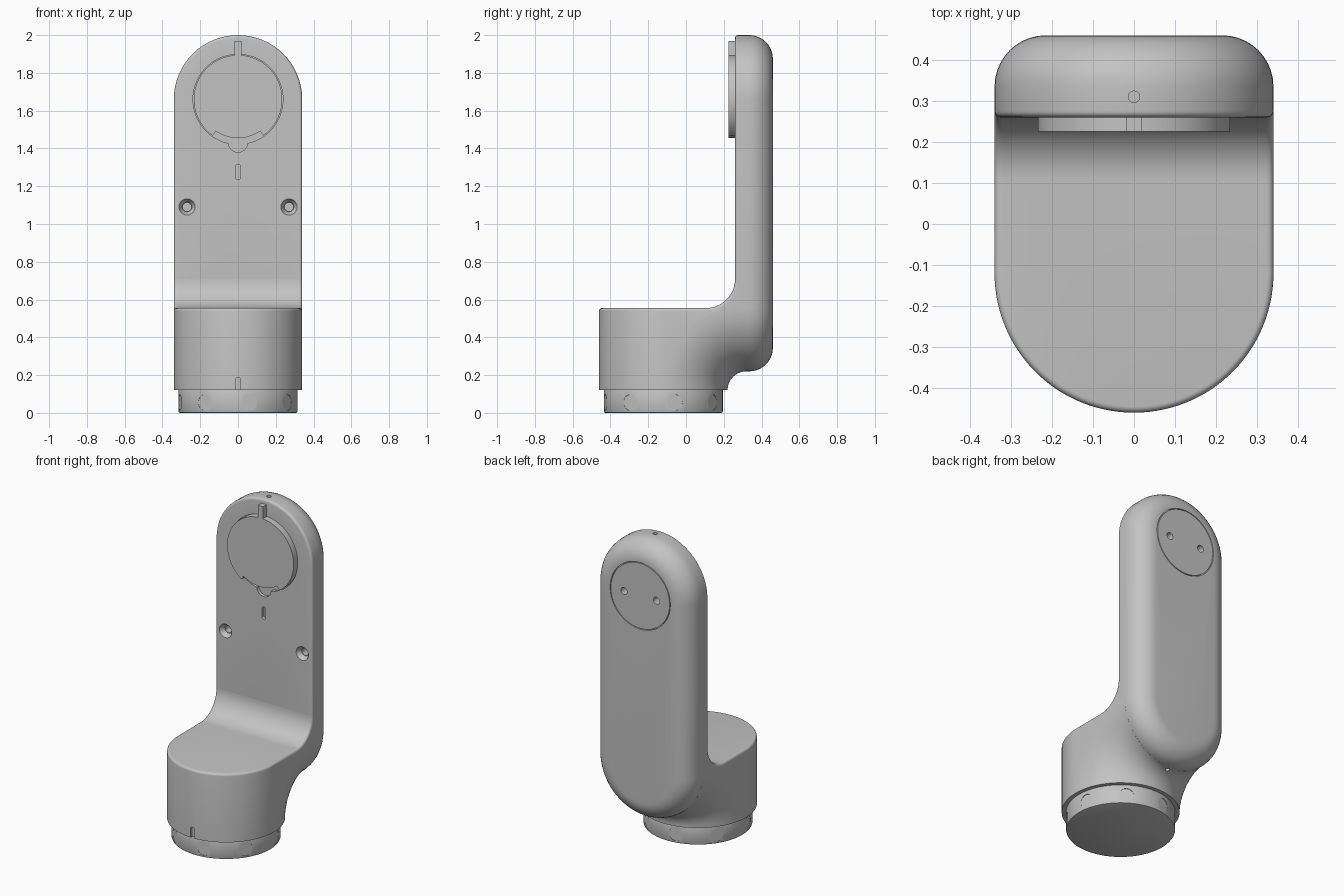
import bpy, bmesh
from math import sin, cos, pi, sqrt, radians
from mathutils import Vector, Matrix

cube = bpy.data.objects.get("Cube")
if cube:
    bpy.data.objects.remove(cube, do_unlink=True)

grey = bpy.data.materials.new("light_grey")
grey.use_nodes = True
grey.diffuse_color = (0.55, 0.55, 0.55, 1)
grey.node_tree.nodes["Principled BSDF"].inputs["Base Color"].default_value = (0.55, 0.55, 0.55, 1)

R = 0.34        # half width of arm and base
BASE_Y = -0.12  # axis of the base
LOW, HIGH = 0.56, 1.66  # centres of the arm's round ends
EDGE = 0.015    # small edge rounding


def finish(name, bm):
    bmesh.ops.remove_doubles(bm, verts=bm.verts, dist=1e-5)
    bmesh.ops.recalc_face_normals(bm, faces=bm.faces)
    mesh = bpy.data.meshes.new(name)
    bm.to_mesh(mesh)
    bm.free()
    mesh.materials.append(grey)
    ob = bpy.data.objects.new(name, mesh)
    bpy.context.collection.objects.link(ob)
    return ob


def loft(name, rings):
    """Skin closed rings of points and cap both ends."""
    bm = bmesh.new()
    loops = [[bm.verts.new(p) for p in ring] for ring in rings]
    n = len(loops[0])
    for a, b in zip(loops, loops[1:]):
        for i in range(n):
            j = (i + 1) % n
            bm.faces.new((a[i], a[j], b[j], b[i]))
    bm.faces.new(loops[0])
    bm.faces.new(loops[-1])
    return finish(name, bm)


def rod(name, start, end, r1, r2=None, segments=32, bevel=0):
    """Cylinder or cone between two points."""
    start, end = Vector(start), Vector(end)
    axis = end - start
    turn = axis.to_track_quat('Z', 'Y').to_matrix().to_4x4()
    bm = bmesh.new()
    bmesh.ops.create_cone(bm, cap_ends=True, segments=segments, radius1=r1,
                          radius2=r1 if r2 is None else r2, depth=axis.length,
                          matrix=Matrix.Translation((start + end) / 2) @ turn)
    if bevel:
        rims = [e for e in bm.edges if e.calc_face_angle() > 1]
        bmesh.ops.bevel(bm, geom=rims, offset=bevel, segments=2, affect='EDGES', profile=0.5)
    return finish(name, bm)


def box(name, centre, size):
    bm = bmesh.new()
    bmesh.ops.create_cube(bm, size=1, matrix=Matrix.Translation(centre) @ Matrix.Diagonal((*size, 1)))
    return finish(name, bm)


def cut(targets, cutter):
    for ob in targets:
        mod = ob.modifiers.new("cut", 'BOOLEAN')
        mod.operation, mod.solver, mod.object = 'DIFFERENCE', 'EXACT', cutter
        bpy.context.view_layer.update()
        result = bpy.data.meshes.new_from_object(ob.evaluated_get(bpy.context.evaluated_depsgraph_get()))
        ob.modifiers.clear()
        ob.data = result
    bpy.data.objects.remove(cutter, do_unlink=True)


# Upright arm: stadium outline with a small front edge and a wide round back edge
def stadium(inset, y, n=32):
    r = R - inset
    top = [(r * cos(pi * i / n), y, HIGH + r * sin(pi * i / n)) for i in range(n + 1)]
    return top + [(-x, y, LOW - (z - HIGH)) for x, y, z in top]


BACK = 0.125
steps = [pi / 2 * i / 10 for i in range(11)]
rings = [stadium(EDGE * (1 - sin(a)), 0.26 + EDGE * (1 - cos(a))) for a in steps[::2]]
rings += [stadium(BACK * (1 - cos(a)), 0.46 - BACK + BACK * sin(a)) for a in steps]
arm = loft("arm", rings)


# Base and elbow: side profiles lofted across the width
def drop(rho):
    return EDGE - sqrt(max(0, EDGE ** 2 - (EDGE - rho) ** 2))


def slice_profile(x):
    w = sqrt(max(0, R * R - x * x))
    rim = R - abs(x)
    pts = [(x, BASE_Y - w, 0.12)]
    for a in steps[::2]:
        rho = EDGE * (1 - cos(a))
        y = BASE_Y - sqrt(max(0, (R - rho) ** 2 - x * x))
        pts.append((x, y, 0.555 - drop(min(rho, rim))))
    d = drop(min(EDGE, rim))
    for i in range(17):
        a = pi / 2 * i / 16
        r = 0.155 + d
        pts.append((x, 0.105 + r * sin(a), 0.71 - r * cos(a)))
    pts.append((x, 0.32, 0.71))
    for i in range(25):
        a = pi / 2 * i / 24
        r = 0.44 - w
        pts.append((x, 0.32 - r * sin(a), 0.12 + r * cos(a)))
    return pts


COUNT = 56
base = loft("base_and_elbow", [slice_profile(R * sin(pi * (i / COUNT - 0.5))) for i in range(COUNT + 1)])

# Turning ring under the base, with flat round grips
ring = rod("turning_ring", (0, BASE_Y, 0), (0, BASE_Y, 0.13), 0.315, segments=96, bevel=0.008)
for k in range(8):
    a = radians(-79 + 45 * k)
    out = Vector((cos(a), sin(a), 0))
    mid = Vector((0, BASE_Y, 0.055))
    cut([ring], rod("grip_cutter", mid + out * 0.3115, mid + out * 0.34, 0.042))

# Front dial with a stepped lower edge, seated in a keyhole pocket
cut([arm], rod("pocket_cutter", (0, 0.2, HIGH), (0, 0.28, HIGH), 0.238, segments=72))
cut([arm], rod("thumb_cutter", (0, 0.2, 1.43), (0, 0.28, 1.43), 0.05))
outline = []
for i in range(145):
    a = radians(-55 + 290 * i / 144)
    outline.append((0.234 * cos(a), 0.234 * sin(a)))
for i in range(37):
    a = radians(235 + 70 * i / 36)
    outline.append((0.205 * cos(a), 0.205 * sin(a)))
dial = loft("front_dial", [[(x, y, HIGH + z) for x, z in outline] for y in (0.225, 0.285)])
pointer = box("dial_pointer", (0, 0.25, 1.91), (0.036, 0.05, 0.12))

# Countersunk screw holes, slot and small pin holes
for s in (-1, 1):
    x = 0.27 * s
    cut([arm], rod("sink_cutter", (x, 0.255, 1.09), (x, 0.29, 1.09), 0.046, 0.026))
    cut([arm], rod("screw_cutter", (x, 0.27, 1.09), (x, 0.34, 1.09), 0.022))
cut([arm], box("slot_cutter", (0, 0.26, 1.275), (0.026, 0.04, 0.054)))
for z in (1.248, 1.302):
    cut([arm], rod("slot_end_cutter", (0, 0.24, z), (0, 0.28, z), 0.013))
cut([arm], rod("top_hole_cutter", (0, 0.31, 1.95), (0, 0.31, 2.05), 0.014))
cut([arm, base], rod("drain_cutter", (0, 0.3, 0.15), (0, 0.3, 0.27), 0.012))
cut([base], box("notch_cutter", (0, -0.46, 0.145), (0.022, 0.03, 0.08)))

# Flush round cover on the back with two pin holes
cut([arm], rod("cover_seat_cutter", (0, 0.45, HIGH), (0, 0.5, HIGH), 0.212, segments=64))
cover = rod("back_cover", (0, 0.44, HIGH), (0, 0.46, HIGH), 0.207, segments=64)
for s in (-1, 1):
    cut([arm, cover], rod("pin_cutter", (0.115 * s, 0.41, HIGH), (0.115 * s, 0.5, HIGH), 0.022))

# Smooth shading with sharp edges kept
bpy.ops.object.select_all(action='DESELECT')
for ob in (arm, base, ring, dial, pointer, cover):
    ob.select_set(True)
    bpy.context.view_layer.objects.active = ob
bpy.ops.object.shade_smooth_by_angle(angle=radians(30))
